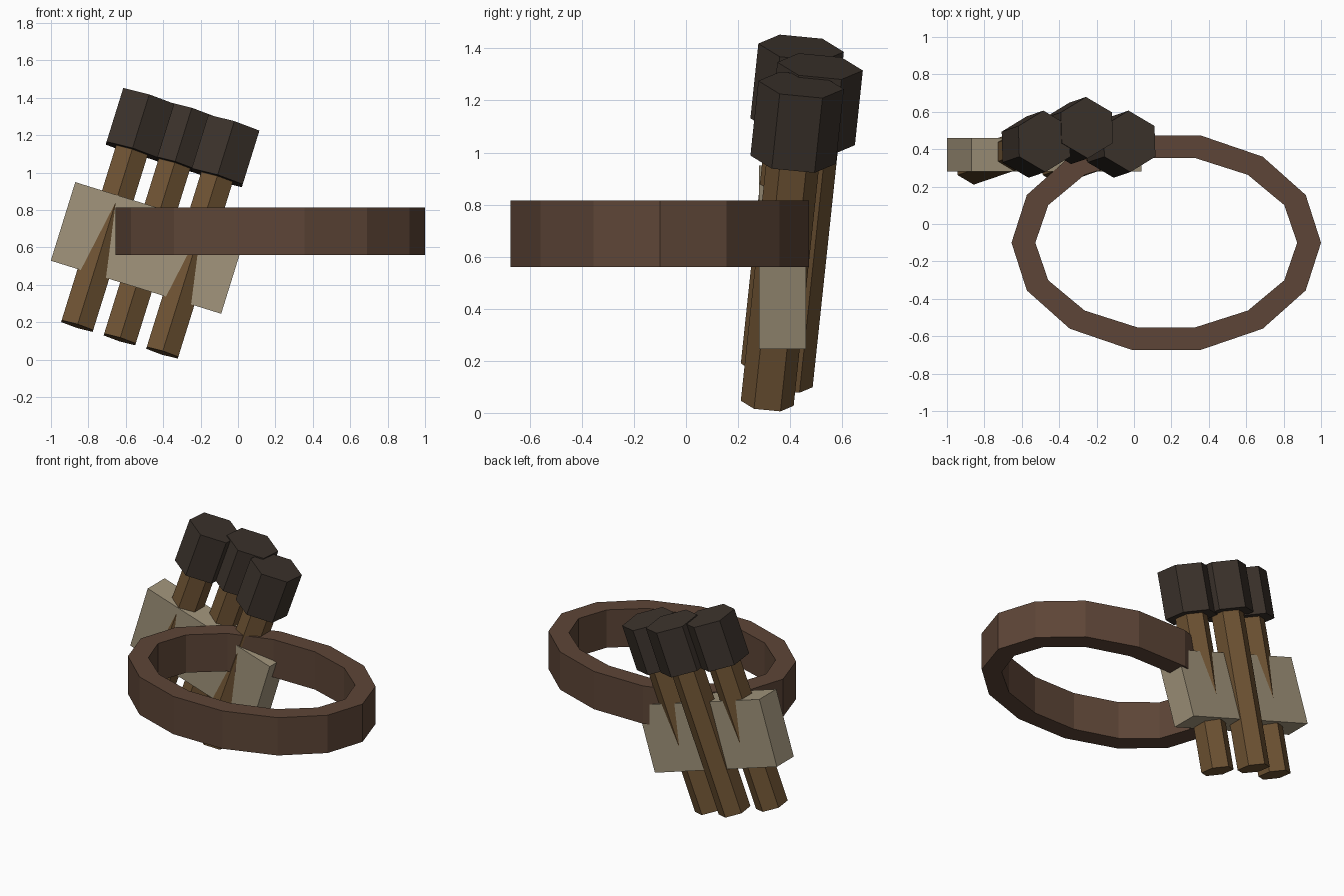
import bpy, bmesh
from math import radians, sin, cos, pi
from mathutils import Matrix, Vector

if "Cube" in bpy.data.objects:
    bpy.data.objects.remove(bpy.data.objects["Cube"])


def material(name, rgb):
    m = bpy.data.materials.new(name)
    m.diffuse_color = (*rgb, 1)
    m.use_nodes = True
    m.node_tree.nodes["Principled BSDF"].inputs["Base Color"].default_value = m.diffuse_color
    return m


def add_object(name, bm, mat, matrix=Matrix()):
    bmesh.ops.recalc_face_normals(bm, faces=bm.faces)
    mesh = bpy.data.meshes.new(name)
    bm.to_mesh(mesh)
    bm.free()
    mesh.materials.append(mat)
    ob = bpy.data.objects.new(name, mesh)
    ob.matrix_world = matrix
    bpy.context.collection.objects.link(ob)
    return ob


def ellipse(bm, n, rx, ry, z, start=0.0):
    return [bm.verts.new((rx * cos(start + 2 * pi * i / n),
                          ry * sin(start + 2 * pi * i / n), z)) for i in range(n)]


def bridge(bm, a, b):
    for i in range(len(a)):
        j = (i + 1) % len(a)
        bm.faces.new((a[i], a[j], b[j], b[i]))


def hex_prism(name, r, z0, z1, mat, matrix):
    bm = bmesh.new()
    low = ellipse(bm, 6, r, r, z0, pi / 2)
    high = ellipse(bm, 6, r, r, z1, pi / 2)
    bridge(bm, low, high)
    bm.faces.new(low)
    bm.faces.new(high)
    return add_object(name, bm, mat, matrix)


leather = material("leather", (0.11, 0.06, 0.038))
wood = material("wood", (0.16, 0.088, 0.034))
dark = material("dark_cap", (0.045, 0.033, 0.025))
tan = material("tan_cloth", (0.36, 0.30, 0.20))

# Fourteen-sided oval belt
bm = bmesh.new()
loops = [ellipse(bm, 14, rx, ry, z) for rx, ry, z in
         ((0.8275, 0.588, 0.56), (0.8275, 0.588, 0.815),
          (0.70, 0.464, 0.815), (0.70, 0.464, 0.56))]
for k in range(4):
    bridge(bm, loops[k], loops[(k + 1) % 4])
add_object("belt", bm, leather, Matrix.Translation((0.1725, -0.1, 0)))

# Slanted holder block
tilt = Matrix.Rotation(radians(17.3), 4, 'Y')
bm = bmesh.new()
bmesh.ops.create_cube(bm, size=1, matrix=Matrix.Diagonal((0.954, 0.18, 0.44, 1)))
add_object("holder", bm, tan, Matrix.Translation((-0.48, 0.37, 0.5975)) @ tilt)

# Three leaning hexagonal sticks with dark caps
lean = tilt @ Matrix.Rotation(radians(-5.8), 4, 'X')
for i in range(3):
    foot = Vector((-0.86 + 0.2275 * i, 0.312 + 0.073 * (i == 1), 0.18 - 0.0715 * i))
    place = Matrix.Translation(foot) @ lean
    hex_prism(f"stick_{i + 1}", 0.102, 0, 1.1, wood, place)
    hex_prism(f"stick_cap_{i + 1}", 0.165, 0.985, 1.287, dark, place)
